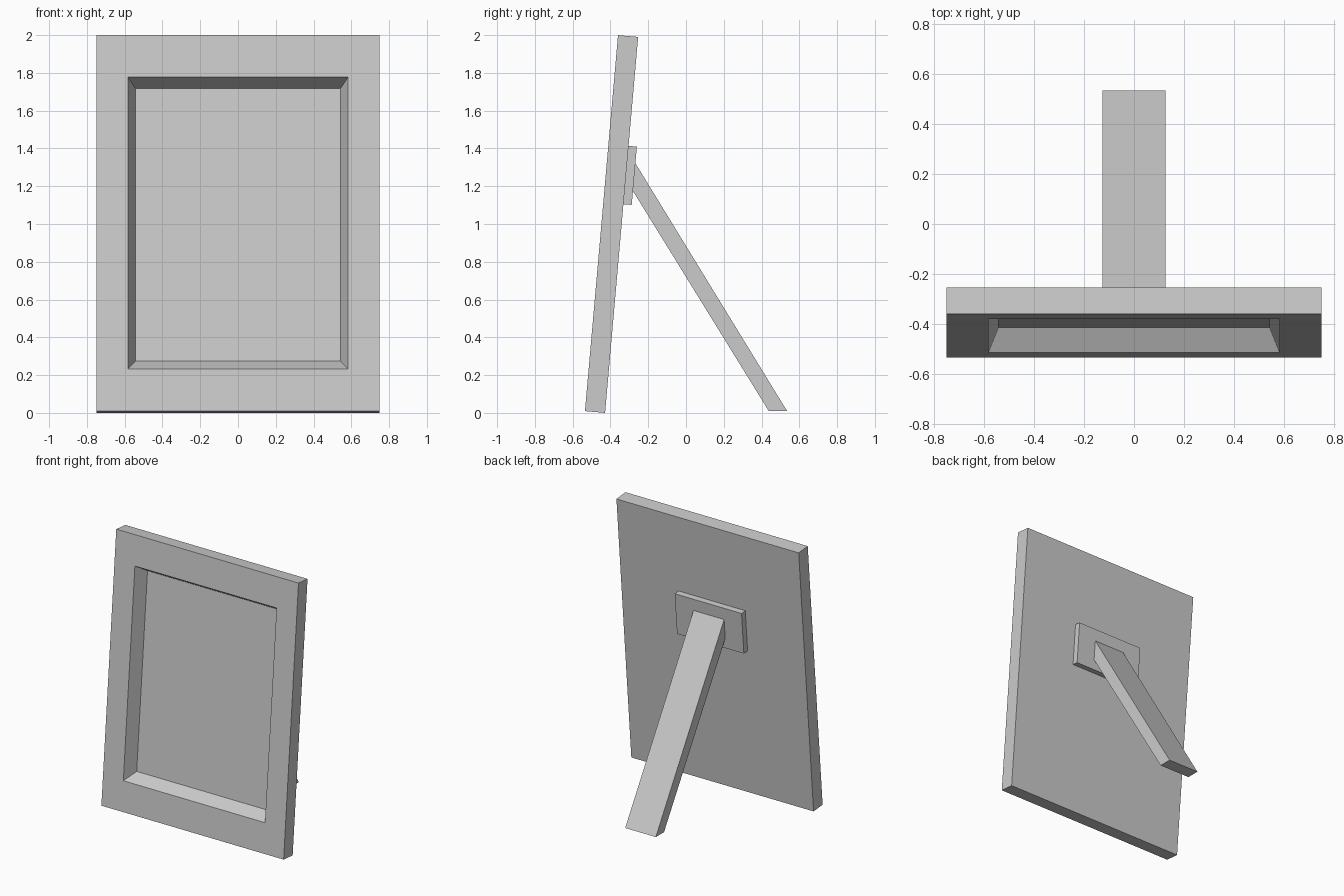
import bpy, bmesh
from math import atan2, sin
from mathutils import Matrix, Vector

if "Cube" in bpy.data.objects:
    bpy.data.objects.remove(bpy.data.objects["Cube"])

W, H, T = 1.5, 1.998, 0.107          # frame width, height, thickness
TILT = atan2(0.175, 1.99)            # backward lean
LEAN = Matrix.Translation((0, -0.535, T * sin(TILT))) @ Matrix.Rotation(-TILT, 4, 'X')


def finish(name, bm):
    bmesh.ops.recalc_face_normals(bm, faces=bm.faces)
    mesh = bpy.data.meshes.new(name)
    bm.to_mesh(mesh)
    bm.free()
    obj = bpy.data.objects.new(name, mesh)
    bpy.context.collection.objects.link(obj)
    return obj


def box(size, centre):
    bm = bmesh.new()
    bmesh.ops.create_cube(bm, size=1)
    bmesh.ops.scale(bm, vec=size, verts=bm.verts)
    bmesh.ops.translate(bm, vec=centre, verts=bm.verts)
    return bm


# Picture frame: slab whose front is inset, then sunk with sloping sides
bm = box((W, T, H), (0, T / 2, H / 2))
bm.normal_update()
front = min(bm.faces, key=lambda f: f.calc_center_median().y)
for half_w, half_h, depth in ((0.583, 0.7755, 0), (0.543, 0.725, 0.096)):
    front = bmesh.ops.extrude_discrete_faces(bm, faces=[front])['faces'][0]
    for v in front.verts:
        v.co = Vector((half_w if v.co.x > 0 else -half_w, depth,
                       H / 2 + (half_h if v.co.z > H / 2 else -half_h)))
bm.transform(LEAN)
finish("picture_frame", bm)

# Hinge plate on the back of the frame
bm = box((0.55, 0.044, 0.31), (0, T + 0.022, 1.264))
bm.transform(LEAN)
finish("hinge_plate", bm)

# Easel leg: side profile (y, z) extruded across x
profile = [(-0.27, 1.325), (-0.283, 1.178), (0.438, 0.01), (0.535, 0.01)]
bm = bmesh.new()
side = bm.faces.new([bm.verts.new((-0.126, y, z)) for y, z in profile])
ext = bmesh.ops.extrude_face_region(bm, geom=[side])['geom']
bmesh.ops.translate(bm, vec=(0.252, 0, 0),
                    verts=[g for g in ext if isinstance(g, bmesh.types.BMVert)])
# close the starting side if the extrusion consumed it
bmesh.ops.holes_fill(bm, edges=[e for e in bm.edges if e.is_boundary], sides=4)
finish("easel_leg", bm)
